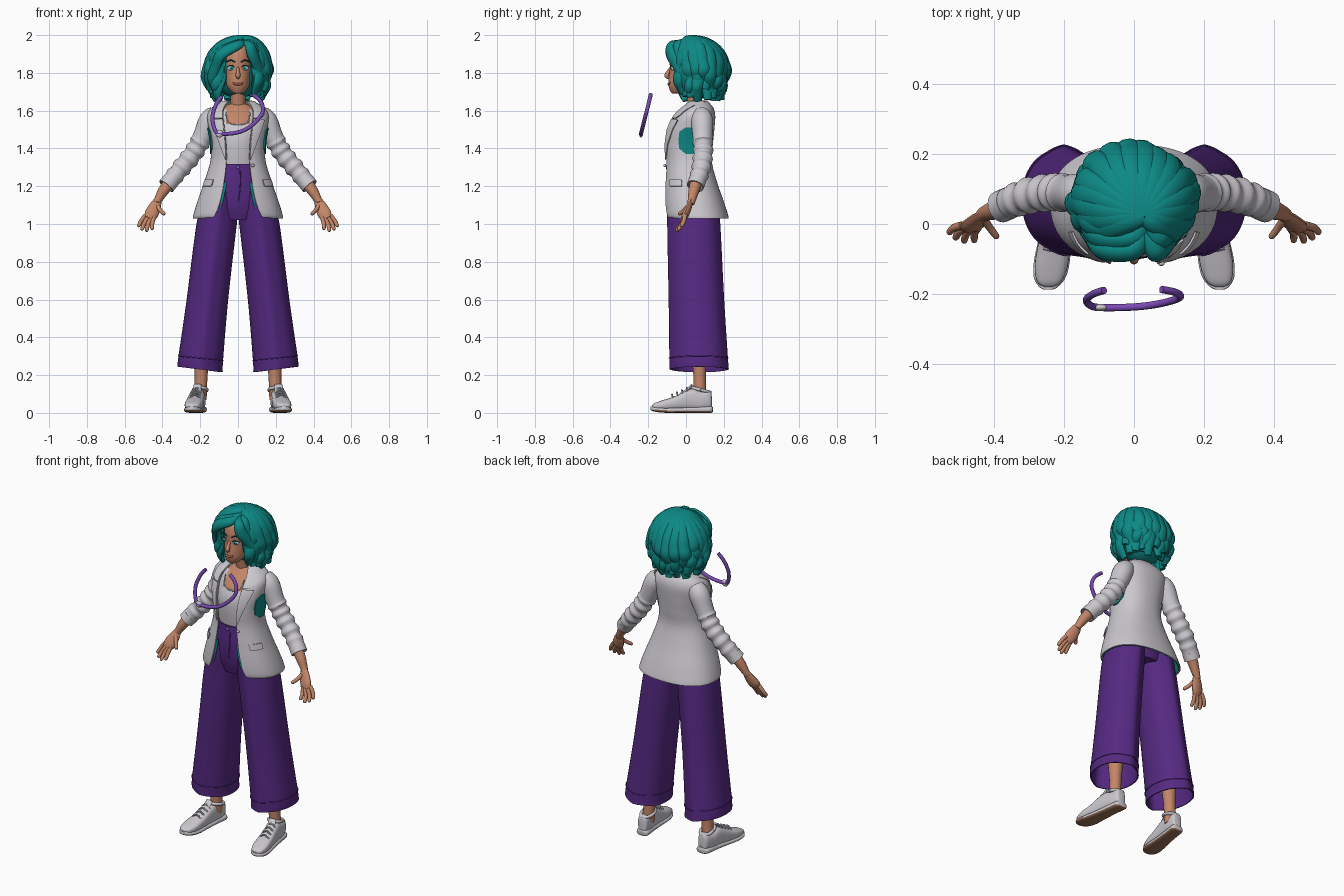
import bpy, bmesh, math, random
from mathutils import Vector, Matrix
from math import sin, cos, pi, copysign

random.seed(4)
if "Cube" in bpy.data.objects:
    bpy.data.objects.remove(bpy.data.objects["Cube"])
parts = []


def material(name, *rgb):
    m = bpy.data.materials.new(name)
    m.use_nodes = True
    m.diffuse_color = (*rgb, 1)
    m.node_tree.nodes["Principled BSDF"].inputs["Base Color"].default_value = (*rgb, 1)
    return m


SKIN = material("warm skin", .55, .24, .14)
TEAL = material("teal", .004, .25, .235)
CLOTH = material("pale grey", .6, .58, .62)
PURPLE = material("deep purple", .09, .022, .22)
VIOLET = material("violet", .2, .07, .46)
SOLE = material("brown sole", .32, .16, .09)
WHITE = material("eye white", .85, .85, .85)
DARK = material("dark teal", .01, .05, .05)
LIP = material("rose lip", .42, .1, .08)
IRIS = material("bright iris", .03, .4, .45)


def finish(name, bm, mats, mirror, thick=0):
    me = bpy.data.meshes.new(name)
    bm.to_mesh(me)
    bm.free()
    ob = bpy.data.objects.new(name, me)
    bpy.context.collection.objects.link(ob)
    for m in mats:
        me.materials.append(m)
    if thick:
        mod = ob.modifiers.new("thickness", "SOLIDIFY")
        mod.thickness = thick
    if mirror:
        ob.modifiers.new("mirror", "MIRROR").use_mirror_merge = False
    parts.append(ob)
    return ob


def loft(name, rings, mat, mirror=False, closed=True, caps=True, thick=0):
    bm = bmesh.new()
    vs = [[bm.verts.new(p) for p in r] for r in rings]
    n = len(rings[0])
    for a, b in zip(vs, vs[1:]):
        for j in range(n if closed else n - 1):
            k = (j + 1) % n
            bm.faces.new((a[j], a[k], b[k], b[j]))
    if caps and closed:
        bm.faces.new(vs[0][::-1])
        bm.faces.new(vs[-1])
    return finish(name, bm, [mat], mirror, thick)


def ball(name, loc, size, mat, mirror=False, tilt=0):
    bm = bmesh.new()
    bmesh.ops.create_uvsphere(bm, u_segments=24, v_segments=14, radius=1)
    bm.transform(Matrix.Translation(loc) @ Matrix.Rotation(tilt, 4, 'Y') @ Matrix.Diagonal((*size, 1)))
    return finish(name, bm, [mat], mirror)


def spline(rows, n=6):
    out = []
    for i in range(len(rows) - 1):
        q = rows[max(i - 1, 0)], rows[i], rows[i + 1], rows[min(i + 2, len(rows) - 1)]
        for t in (k / n for k in range(n)):
            out.append([.5 * (2*b + (c-a)*t + (2*a - 5*b + 4*c - d)*t*t + (3*b - a - 3*c + d)*t**3)
                        for a, b, c, d in zip(*q)])
    return out + [list(rows[-1])]


def tube(name, rows, mat, mirror=False, flat=1, center=None, sides=14, n=5, **kw):
    # rows hold x, y, z, radius
    rows = spline(rows, n)
    pts = [Vector(r[:3]) for r in rows]
    rings = []
    for i, p in enumerate(pts):
        t = (pts[min(i + 1, len(pts) - 1)] - pts[max(i - 1, 0)]).normalized()
        u = t.cross(p - center if center else Vector((0, 1, 0))).normalized()
        v = t.cross(u) * flat
        rings.append([p + rows[i][3] * (u * cos(2*pi*j/sides) + v * sin(2*pi*j/sides)) for j in range(sides)])
    return loft(name, rings, mat, mirror, **kw)


def oval(z, hw, yf, yb, a, p=1, cx=0):
    s, c = sin(a), cos(a)
    return Vector((cx + hw * copysign(abs(s)**p, s), (yf + yb)/2 - (yb - yf)/2 * copysign(abs(c)**p, c), z))


def body(name, rows, mat, seg=48, p=1, **kw):
    return loft(name, [[oval(*r, 2*pi*j/seg, p) for j in range(seg)] for r in spline(rows)], mat, **kw)


# Head and face
body("head", [(1.69, .014, -.07, -.03), (1.698, .034, -.08, 0), (1.73, .058, -.092, .06), (1.77, .071, -.092, .12),
              (1.82, .079, -.086, .15), (1.88, .08, -.085, .16), (1.93, .07, -.065, .15), (1.965, .035, 0, .1)], SKIN)
tube("neck", [(0, .06, 1.53, .06), (0, .055, 1.6, .043), (0, .045, 1.66, .039), (0, .035, 1.74, .042)], SKIN, sides=24)
tube("nose", [(0, -.078, 1.83, .007), (0, -.092, 1.81, .009), (0, -.102, 1.785, .013), (0, -.09, 1.772, .006)], SKIN)
ball("ear", (.083, .01, 1.795), (.01, .018, .027), SKIN, True)
ball("earring", (.09, -.005, 1.765), (.007, .007, .012), WHITE, True)
ball("eye", (.036, -.07, 1.825), (.019, .009, .013), WHITE, True)
ball("iris", (.036, -.077, 1.825), (.0105, .0045, .011), IRIS, True)
ball("pupil", (.036, -.08, 1.825), (.005, .003, .005), DARK, True)
tube("eyelash", [(.016, -.08, 1.827, .002), (.034, -.08, 1.84, .003), (.058, -.066, 1.832, .002)], DARK, True)
tube("eyebrow", [(.015, -.085, 1.856, .003), (.037, -.079, 1.867, .004), (.062, -.062, 1.858, .002)], DARK, True)
tube("mouth", [(-.03, -.083, 1.749, .002), (-.014, -.091, 1.741, .006), (.014, -.091, 1.741, .006),
               (.03, -.083, 1.749, .002)], LIP)

# Hair: a cap, swept fringe and layered wavy locks
C = Vector((0, .07, 1.82))
ball("hair_cap", C, (.14, .13, .155), TEAL)


def lock(a, drop, r, grow):
    ph, rows = random.uniform(0, 6), []
    for k in range(12):
        t = k / 11
        phi = min(t * 1.6, 1) * pi / 2
        down = max(0, t - .62) / .38
        w = grow * (1 + (.07 * sin(down * 6 + ph) - .12 * down**3) * (down > 0))
        b = a + .13 * t * sin(t * 7 + ph)
        f = sin(phi)
        p = C + Vector((.15 * f * sin(b) * w + .03 * (1 - f), -.132 * f * cos(b) * w - .05 * (1 - f),
                        .155 * cos(phi) * grow - down * drop))
        rows.append((*p, r * (.35 + .65 * sin(pi * min(.93, t * .8 + .12)))))
    tube("hair_lock", rows, TEAL, flat=.65, center=C - Vector((0, 0, .04)), sides=10, n=3)


for layer, (count, drop, r, grow) in enumerate([(19, .155, .042, .97), (16, .12, .04, 1.06)]):
    for i in range(count):
        lock(.8 + (2*pi - 1.6) * i / (count - 1), drop + random.uniform(-.02, .015), r, grow)
for d in (0, 1, 2):
    out, back = 1 + .14 * d, .035 * d
    for side, reach in ((-1, 1.08), (1, .95)):
        path = [(.03, -.02, 1.962, .015), (.03 + side * .03, -.078, 1.948, .027), (side * .08 * reach, -.078, 1.9, .033),
                (side * .108 * reach, -.042, 1.835, .032), (side * .128 * reach, -.01, 1.77, .03),
                (side * .115 * reach, 0, 1.7, .012)]
        tube("fringe", [(x * out, y + back, z + .006 * d, r) for x, y, z, r in path], TEAL,
             flat=.7, center=C, sides=12)

# Chest and camisole share one body; the neckline splits the colours
torso = body("torso_and_camisole", [(1.27, .115, -.08, .11), (1.4, .12, -.096, .12), (1.48, .125, -.092, .125),
                                    (1.55, .125, -.058, .13), (1.6, .1, -.015, .115), (1.635, .05, .015, .1)], CLOTH)
torso.data.materials.append(SKIN)
for f in torso.data.polygons:
    f.material_index = int(f.center.z > 1.61 or (f.center.z > 1.53 and abs(f.center.x) < .062))
tube("neckline_trim", [(-.064, -.028, 1.59, .003), (-.052, -.058, 1.54, .003), (0, -.072, 1.526, .004),
                       (.052, -.058, 1.54, .003), (.064, -.028, 1.59, .003)], CLOTH)

# Open blazer: height, half width, front, back, half opening
JACKET = spline([(1.03, .238, -.105, .226, .15), (1.05, .236, -.117, .222, .122), (1.12, .215, -.12, .2, .095),
                 (1.22, .18, -.116, .165, .075), (1.33, .147, -.11, .137, .062), (1.42, .143, -.115, .142, .064),
                 (1.5, .155, -.105, .15, .072), (1.57, .163, -.072, .155, .078), (1.61, .145, -.035, .147, .075),
                 (1.635, .11, .0, .13, .06), (1.655, .07, .025, .112, .045)])
P = .87


def opening(r, shift=0):
    return math.asin(min(1, ((r[4] - shift) / r[1]) ** (1 / P)))


def jacket_row(z):
    for a, b in zip(JACKET, JACKET[1:]):
        if z <= b[0]:
            t = (z - a[0]) / (b[0] - a[0])
            return [u + (v - u) * t for u, v in zip(a, b)]
    return JACKET[-1]


def shell(name, rows, inset, shift, mat, thick):
    rings = []
    for r in rows:
        a0 = opening(r, shift)
        rings.append([oval(r[0], r[1] - inset, r[2] + inset, r[3] - inset, a0 + (2*pi - 2*a0) * j / 56, P)
                      for j in range(57)])
    loft(name, rings, mat, closed=False, thick=thick)


def patch(name, rows, mat, off, relative=False):
    # a plate wrapped on the blazer: height, first angle, last angle
    rings = []
    for z, lo, hi in rows:
        r = jacket_row(z)
        base = opening(r) if relative else 0
        rings.append([oval(z, r[1] + off, r[2] - off, r[3] + off, base + lo + (hi - lo) * j / 8, P) for j in range(9)])
    loft(name, rings, mat, True, closed=False, thick=.006)


shell("blazer", JACKET, 0, 0, CLOTH, .006)
shell("blazer_lining", [r for r in JACKET if r[0] < 1.23], .008, .012, TEAL, .003)
patch("lapel", [(1.34, 0, .02), (1.42, 0, .24), (1.5, 0, .42), (1.55, 0, .5), (1.556, 0, .34)], CLOTH, .009, True)
patch("collar", [(1.56, 0, .3), (1.575, 0, .46), (1.6, 0, .55), (1.625, 0, .8), (1.65, 0, 1.6)], CLOTH, .009, True)
patch("pocket_flap", [(1.2, .78, 1.28), (1.215, .76, 1.3), (1.235, .76, 1.3)], CLOTH, .008)
patch("underarm_lining", [(1.37, 1.5, 1.7), (1.4, 1.25, 1.95), (1.44, 1.2, 2.05), (1.49, 1.2, 2), (1.51, 1.4, 1.8)],
      TEAL, .006)
ball("blazer_button", (.078, -.112, 1.31), (.009, .008, .009), CLOTH)

# Sleeves with gathered folds, then forearms and hands
sleeve = spline([(.115, .08, 1.585, .046), (.15, .085, 1.545, .058), (.19, .088, 1.455, .052), (.24, .09, 1.37, .05),
                 (.31, .078, 1.285, .048), (.378, .05, 1.203, .043)], 7)
for i, row in enumerate(sleeve):
    row[3] += .005 * sin(i * 1.7) * (15 < i < 31)
tube("sleeve", sleeve, CLOTH, True, sides=24, n=2, caps=False, thick=.006)
tube("cuff_band", [(.355, .06, 1.231, .046), (.38, .049, 1.2, .046)], CLOTH, True, sides=24, caps=False, thick=.006)
tube("forearm", [(.31, .078, 1.285, .034), (.385, .045, 1.19, .03), (.425, .03, 1.125, .021), (.432, .024, 1.11, .02)],
     SKIN, True)
tube("palm", [(.423, .03, 1.13, .02), (.44, .015, 1.09, .032), (.46, -.003, 1.05, .036), (.472, -.014, 1.028, .024)],
     SKIN, True, flat=.5)
for base, tip in (((.489, -.004, 1.047), (.528, -.026, .985)), ((.477, -.01, 1.035), (.51, -.042, .967)),
                  ((.462, -.012, 1.03), (.485, -.052, .96)), ((.445, -.01, 1.037), (.455, -.05, .97)),
                  ((.426, .012, 1.095), (.388, -.04, 1.05))):
    b, e = Vector(base), Vector(tip)
    m = (b + e) / 2 + Vector((.004, .004, 0))
    tube("finger", [(*b, .012), (*m, .011), (*(m * .2 + e * .8), .0095), (*e, .004)], SKIN, True, sides=10)

# Wide trousers
body("trouser_hips", [(1.02, .12, -.07, .15), (1.1, .17, -.092, .16), (1.2, .15, -.1, .14), (1.29, .128, -.094, .12),
                      (1.315, .125, -.092, .118)], PURPLE)
body("waistband", [(1.283, .133, -.099, .125), (1.3, .13, -.098, .124), (1.317, .128, -.096, .122)], PURPLE)
ball("trouser_button", (0, -.1, 1.3), (.01, .007, .01), VIOLET)
tube("fly_seam", [(.012, -.095, 1.28, .003), (.012, -.1, 1.2, .003), (.002, -.094, 1.12, .003)], PURPLE)
rings = []
for z, cx, rx, yf, yb in spline([(.23, .2, .12, -.074, .215), (.29, .197, .118, -.076, .21), (.6, .162, .11, -.08, .19),
                                 (.9, .126, .108, -.086, .175), (1.02, .11, .106, -.088, .168),
                                 (1.12, .095, .098, -.092, .158), (1.2, .08, .075, -.08, .13)]):
    ring = []
    for j in range(48):
        a = 2 * pi * j / 48
        fold = .012 * max(0, 1 - 2.5 * abs(sin(a)))
        q = oval(z, rx, yf - fold, yb + fold, a, .92, cx)
        q.z += .12 * (q.x - cx) * max(0, 1 - (z - .23) / .3)
        ring.append(q)
    rings.append(ring)
loft("trouser_leg", rings, PURPLE, True, caps=False, thick=.006)
hem = [q + (q - Vector((.197, .07, q.z))) * .012 for q in rings[6]]
tube("hem_stitch", [(*q, .0025) for q in hem + hem[:1]], PURPLE, True, center=Vector((.197, .07, 0)), sides=6, n=1)

# Ankles and trainers
tube("ankle", [(.19, .07, .5, .05), (.192, .07, .32, .043), (.195, .072, .2, .034), (.2, .075, .07, .034)], SKIN, True)


def shoe_part(name, rows, mat, grow=0):
    # sections run from heel to toe: y, half width, bottom, top
    rings = []
    for y, w, lo, hi in spline(rows, 5):
        ring = []
        for j in range(24):
            q = oval(0, w + grow, lo, hi, 2 * pi * j / 24, .7)
            ring.append(Vector((.22 - .13 * y + q.x, y, q.y)))
        rings.append(ring[::1])
    return loft(name, rings, mat, True)


shoe_part("shoe_upper", [(.137, .012, .02, .08), (.128, .03, .02, .118), (.08, .038, .015, .115), (.04, .04, .015, .128),
                         (0, .042, .015, .118), (-.06, .046, .015, .088), (-.12, .047, .015, .068),
                         (-.165, .034, .02, .052), (-.18, .01, .025, .04)], CLOTH)
sole = shoe_part("shoe_sole", [(.142, .014, .006, .032), (.13, .034, 0, .036), (.06, .036, 0, .034), (-.03, .041, 0, .03),
                               (-.1, .047, 0, .028), (-.15, .042, .004, .03), (-.178, .024, .01, .034),
                               (-.187, .008, .016, .034)], CLOTH, .004)
sole.data.materials.append(SOLE)
for f in sole.data.polygons:
    f.material_index = int(f.center.z < .009 or (f.center.y < -.1 and f.center.z < .016))
tube("shoe_collar", [(.2 + .036 * cos(k * pi / 6), .078 + .048 * sin(k * pi / 6), .122 - .012 * sin(k * pi / 6), .009)
                     for k in range(13)], CLOTH, True, center=Vector((.2, .078, -.5)), sides=10, n=2)
tube("shoe_tongue", [(.225, -.03, .098, .02), (.217, .01, .125, .023), (.214, .032, .15, .02)], CLOTH, True, flat=.3,
     center=Vector((.215, .1, -.1)))
for k in range(4):
    y, z = -.07 + .026 * k, .091 + .012 * k
    x = .22 - .13 * y
    tube("lace", [(x - .028, y, z - .012, .004), (x, y - .004, z + .006, .005), (x + .028, y, z - .012, .004)], CLOTH,
         True, sides=8)

# Stethoscope floating ahead of the chest
tube("stethoscope_tube", [(x, -.185 - .25 * (1.69 - z), z, .0105) for x, z in
                          ((-.085, 1.675), (-.115, 1.635), (-.135, 1.57), (-.125, 1.505), (-.095, 1.478), (0, 1.485),
                           (.07, 1.52), (.125, 1.58), (.13, 1.625), (.11, 1.66), (.078, 1.685))], VIOLET)
ball("stethoscope_disc", (-.097, -.238, 1.478), (.022, .01, .02), CLOTH)

# Apply modifiers and shade
bpy.ops.object.select_all(action='DESELECT')
for ob in parts:
    ob.select_set(True)
bpy.context.view_layer.objects.active = parts[0]
bpy.ops.object.convert(target='MESH')
bpy.ops.object.shade_smooth_by_angle(angle=math.radians(40))
